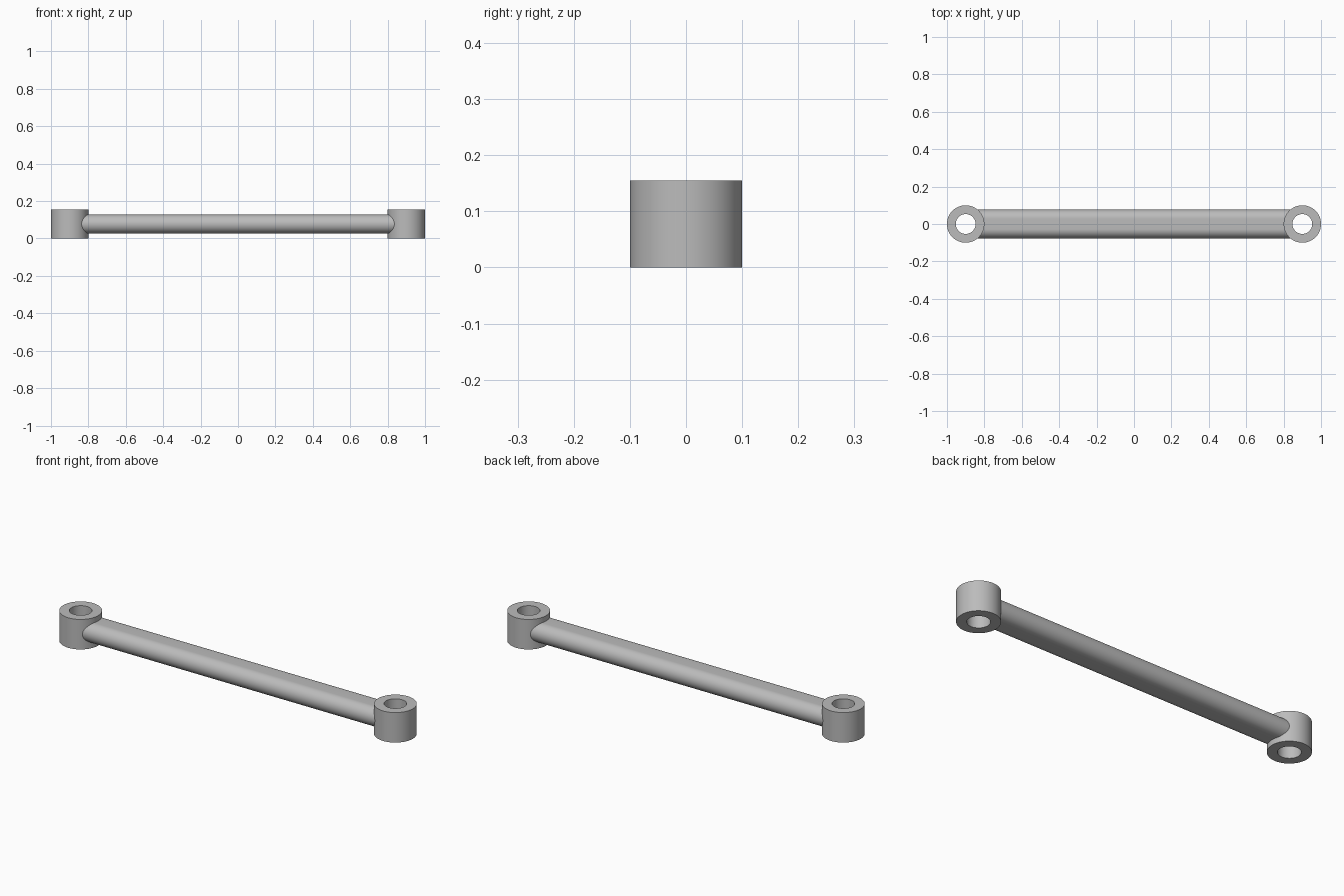
import bpy, bmesh, math

cube = bpy.data.objects.get("Cube")
if cube:
    bpy.data.objects.remove(cube, do_unlink=True)

HEIGHT = 0.155
BOSS_X, OUTER, HOLE = 0.9, 0.1, 0.053
BAR_END, BAR_RADIUS, BAR_FLAT = 0.841, 0.05, 0.027

grey = bpy.data.materials.new("plain grey")
grey.use_nodes = True
colour = (0.5, 0.5, 0.5, 1)
grey.diffuse_color = colour
grey.node_tree.nodes["Principled BSDF"].inputs["Base Color"].default_value = colour


def finish(name, bm):
    bmesh.ops.recalc_face_normals(bm, faces=bm.faces)
    mesh = bpy.data.meshes.new(name)
    bm.to_mesh(mesh)
    bm.free()
    mesh.materials.append(grey)
    obj = bpy.data.objects.new(name, mesh)
    bpy.context.collection.objects.link(obj)
    bpy.ops.object.select_all(action="DESELECT")
    obj.select_set(True)
    bpy.context.view_layer.objects.active = obj
    bpy.ops.object.shade_smooth_by_angle(angle=math.radians(30))
    return obj


def pivot_boss(name, x, sides=96):
    """Upright tube: a rectangular wall section swept around the pivot."""
    bm = bmesh.new()
    section = [(HOLE, 0), (OUTER, 0), (OUTER, HEIGHT), (HOLE, HEIGHT)]
    rings = []
    for i in range(sides):
        a = math.tau * i / sides
        rings.append([bm.verts.new((x + r * math.cos(a), r * math.sin(a), z))
                      for r, z in section])
    for i, ring in enumerate(rings):
        after = rings[(i + 1) % sides]
        for j in range(4):
            k = (j + 1) % 4
            bm.faces.new((ring[j], after[j], after[k], ring[k]))
    return finish(name, bm)


def link_bar(name, steps=32):
    """Flat-topped bar with half-round long edges, running along x."""
    bm = bmesh.new()
    outline = []
    for side in (1, -1):
        for i in range(steps + 1):
            a = math.pi * i / steps - math.pi / 2
            outline.append((side * (BAR_FLAT + BAR_RADIUS * math.cos(a)),
                            HEIGHT / 2 + side * BAR_RADIUS * math.sin(a)))
    face = bm.faces.new([bm.verts.new((-BAR_END, y, z)) for y, z in outline])
    grown = bmesh.ops.extrude_face_region(bm, geom=[face], use_keep_orig=True)
    moved = [v for v in grown["geom"] if isinstance(v, bmesh.types.BMVert)]
    bmesh.ops.translate(bm, verts=moved, vec=(2 * BAR_END, 0, 0))
    return finish(name, bm)


# Bar with a drilled pivot boss at each end
link_bar("link_bar")
for side, sign in (("left", 1), ("right", -1)):
    pivot_boss(side + "_pivot_boss", sign * BOSS_X)
